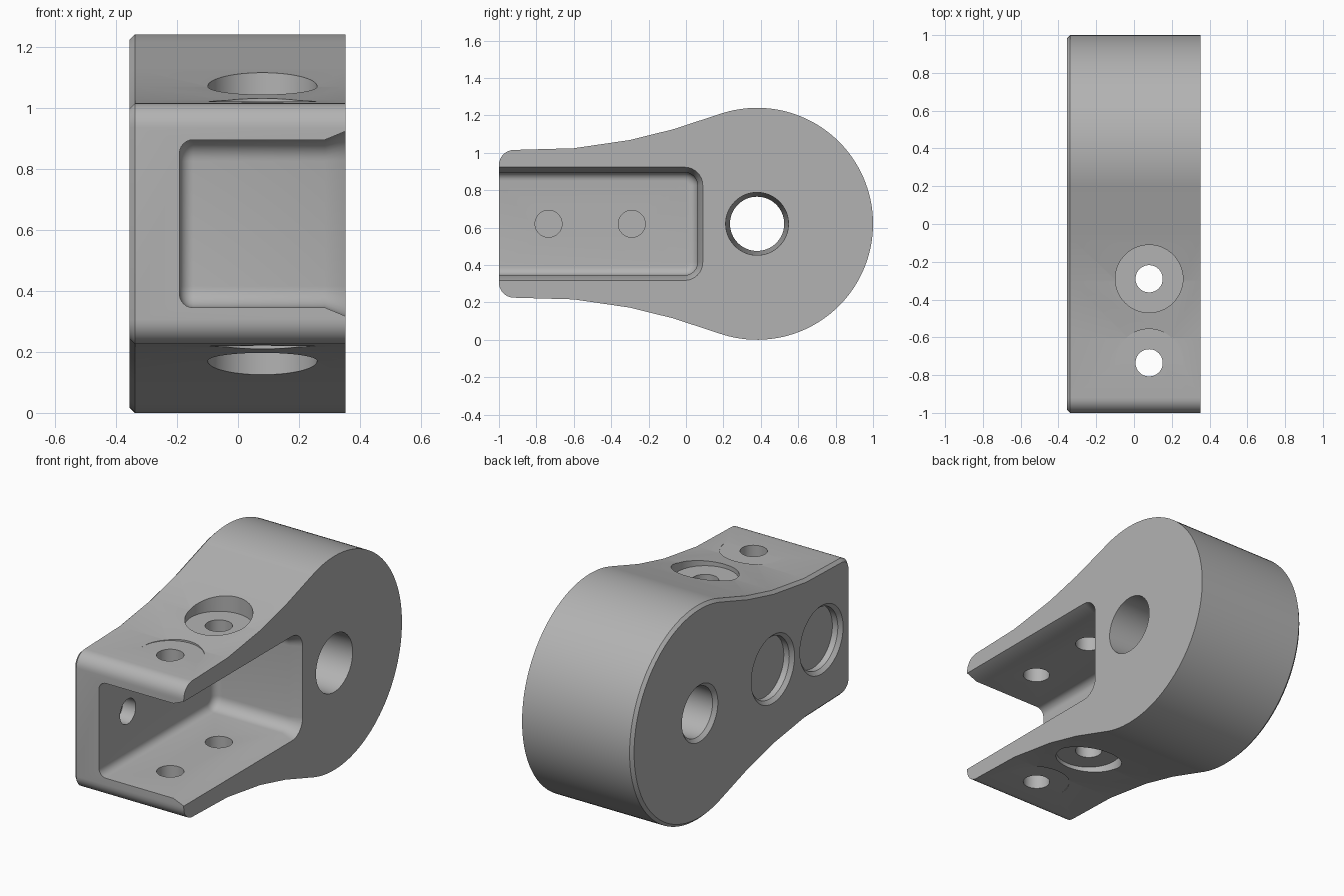
import bpy, bmesh
from math import sin, cos, pi, radians
from mathutils import Vector

default = bpy.data.objects.get("Cube")
if default:
    bpy.data.objects.remove(default)

MID = 0.62          # height of the mirror plane and of the main bore
BORE_Y = 0.38       # centre of the round end
HOLES_Y = (-0.735, -0.29)
HOLE_X = 0.08

grey = bpy.data.materials.new("plain grey")
grey.use_nodes = True
grey.diffuse_color = (0.45, 0.45, 0.45, 1)
grey.node_tree.nodes["Principled BSDF"].inputs["Base Color"].default_value = grey.diffuse_color


def arc(cu, cv, r, a0, a1, n):
    """Points on an arc, angles in degrees."""
    angles = [radians(a0 + (a1 - a0) * i / n) for i in range(n + 1)]
    return [Vector((cu + r * cos(a), cv + r * sin(a))) for a in angles]


def circle(cu, cv, r, n=64):
    return arc(cu, cv, r, 0, 360, n)[:-1]


def offset(outline, d):
    """Grow a counter-clockwise outline by d with mitred corners."""
    result = []
    for i, p in enumerate(outline):
        a = (p - outline[i - 1]).normalized()
        b = (outline[(i + 1) % len(outline)] - p).normalized()
        na, nb = Vector((a.y, -a.x)), Vector((b.y, -b.x))
        result.append(p + (na + nb) * d / (1 + na.dot(nb)))
    return result


def loft(name, outline, stations, axis="x"):
    """Closed solid through offset copies of an outline: stations are (position, growth)."""
    bm = bmesh.new()
    rings = []
    for t, d in stations:
        pts = offset(outline, d)
        rings.append([bm.verts.new((t, p.x, p.y) if axis == "x" else (p.x, p.y, t)) for p in pts])
    for low, high in zip(rings, rings[1:]):
        for i in range(len(low)):
            bm.faces.new((low[i - 1], low[i], high[i], high[i - 1]))
    bm.faces.new(rings[0])
    bm.faces.new(rings[-1])
    bmesh.ops.recalc_face_normals(bm, faces=bm.faces)
    mesh = bpy.data.meshes.new(name)
    bm.to_mesh(mesh)
    bm.free()
    mesh.materials.append(grey)
    obj = bpy.data.objects.new(name, mesh)
    bpy.context.collection.objects.link(obj)
    return obj


# Bracket body: round end, concave neck, square front with rounded corners
neck = [Vector(p) for p in ((-0.07, 1.125), (-0.3, 1.068), (-0.6, 1.024))]
upper = arc(BORE_Y, MID, 0.62, 0, 107, 36) + neck + arc(-0.92, 0.935, 0.08, 90, 180, 8)
lower = [Vector((p.x, 2 * MID - p.y)) for p in reversed(upper[1:])]
body = loft("bracket_body", upper + lower,
            [(-0.355, -0.017), (-0.338, 0), (0.352, 0)])

cutters = []

# Channel, open to the front and side, with a rounded floor and a flared mouth
half, end, r = 0.275, 0.062, 0.07
channel = ([Vector((-1.3, MID - half))]
           + arc(end - r, MID - half + r, r, -90, 0, 8)
           + arc(end - r, MID + half - r, r, 0, 90, 8)
           + [Vector((-1.3, MID + half))])
fillet = 0.045
floor = [(-0.192 + fillet * (1 - cos(a)), -fillet * (1 - sin(a)))
         for a in (i * pi / 12 for i in range(7))]
cutters.append(loft("channel_cutter", channel, floor + [(0.285, 0), (0.372, 0.036)]))

# Main bore: chamfered on one side, flared on the other
cutters.append(loft("bore_cutter", circle(BORE_Y, MID, 0.145),
                    [(-0.375, 0.04), (-0.335, 0), (0.352, 0.023), (0.4, 0.025)]))

for y in HOLES_Y:
    # Screw holes through both flanges, counterbored outside
    cutters.append(loft("flange_hole_cutter", circle(HOLE_X, y, 0.072),
                        [(-0.1, 0.107), (0.22, 0.107), (0.22, 0), (1.02, 0),
                         (1.02, 0.107), (1.4, 0.107)], axis="z"))
    # Shallow chamfered pocket on the outer side of the web
    cutters.append(loft("web_pocket_cutter", circle(y, MID, 0.178),
                        [(-0.375, 0.04), (-0.335, 0), (-0.3, 0)]))
    # Blind hole on the inner side of the web
    cutters.append(loft("web_hole_cutter", circle(y, MID, 0.072), [(-0.275, 0), (-0.1, 0)]))

bpy.context.view_layer.objects.active = body
for cutter in cutters:
    cutter.hide_render = True
    mod = body.modifiers.new(cutter.name, "BOOLEAN")
    mod.operation = "DIFFERENCE"
    mod.solver = "EXACT"
    mod.object = cutter
    bpy.ops.object.modifier_apply(modifier=mod.name)
    bpy.data.objects.remove(cutter)

bpy.ops.object.select_all(action="DESELECT")
body.select_set(True)
bpy.ops.object.shade_smooth_by_angle(angle=radians(30))
